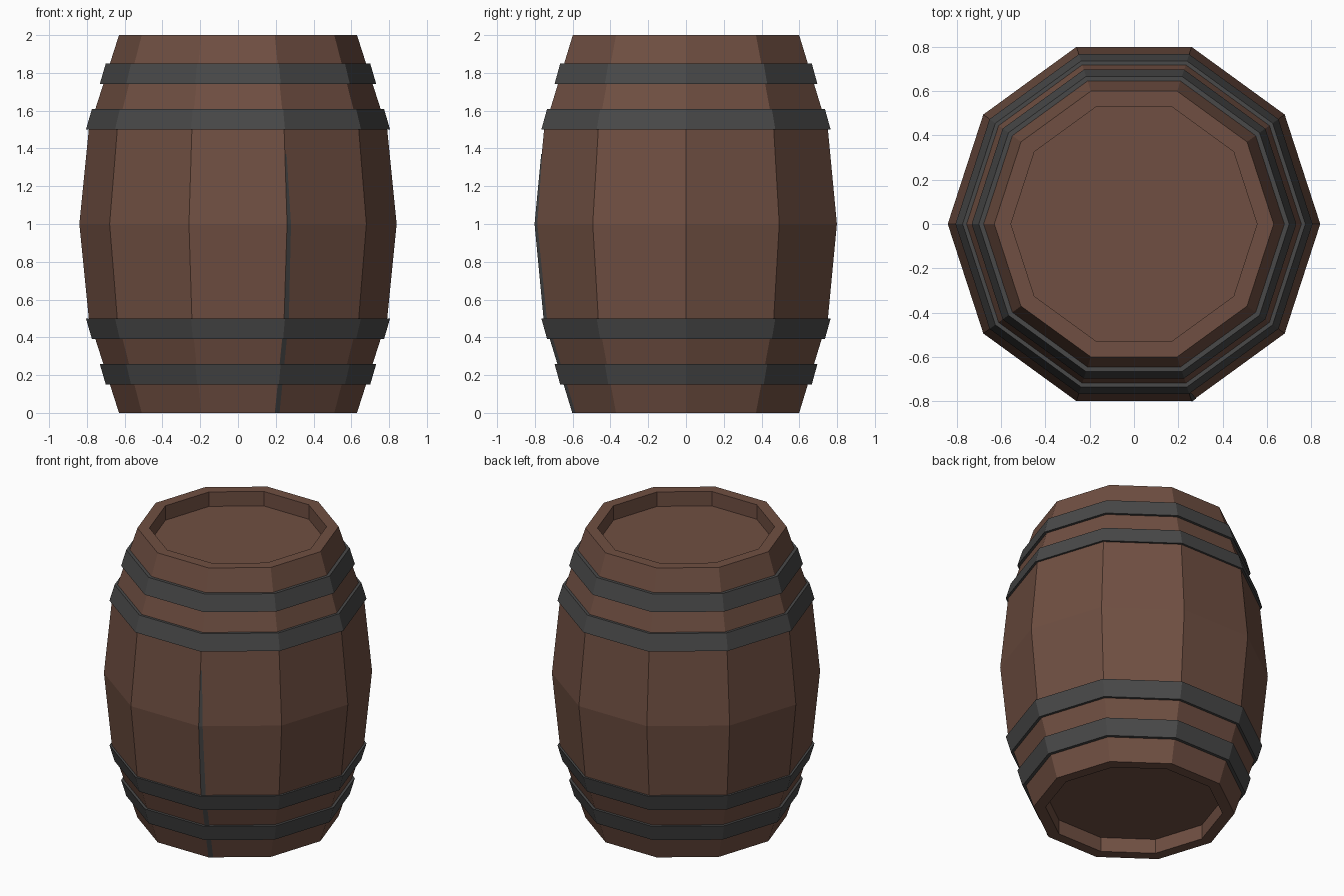
import bpy, bmesh, math

if "Cube" in bpy.data.objects:
    bpy.data.objects.remove(bpy.data.objects["Cube"])

N = 10  # sides


def material(name, rgb):
    m = bpy.data.materials.new(name)
    m.diffuse_color = (*rgb, 1)
    m.use_nodes = True
    m.node_tree.nodes["Principled BSDF"].inputs["Base Color"].default_value = m.diffuse_color
    return m


wood = material("brown wood", (0.16, 0.078, 0.054))
iron = material("dark iron", (0.066, 0.066, 0.066))


def lathe(name, profile, mat, closed=False):
    """Revolve (radius, z) points into a flat ten-sided solid."""
    bm = bmesh.new()
    rings = [[bm.verts.new((r * math.cos(math.tau * i / N),
                            r * math.sin(math.tau * i / N), z))
              for i in range(N)] for r, z in profile]
    pairs = list(zip(rings, rings[1:]))
    if closed:
        pairs.append((rings[-1], rings[0]))
    else:
        bm.faces.new(rings[0])
        bm.faces.new(rings[-1])
    for a, b in pairs:
        for i in range(N):
            j = (i + 1) % N
            bm.faces.new((a[i], a[j], b[j], b[i]))
    return finish(name, bm, mat)


def finish(name, bm, mat):
    bmesh.ops.recalc_face_normals(bm, faces=bm.faces)
    me = bpy.data.meshes.new(name)
    bm.to_mesh(me)
    bm.free()
    me.materials.append(mat)
    ob = bpy.data.objects.new(name, me)
    bpy.context.collection.objects.link(ob)
    return ob


# Barrel body with a recessed lid at both ends
half = [(0.555, 0.10), (0.555, 0.0), (0.63, 0.0), (0.79, 0.5)]
body = half + [(0.84, 1.0)] + [(r, 2 - z) for r, z in reversed(half)]
lathe("barrel_body", body, wood)

# Four sloping hoops, mirrored top to bottom
for label, z0, r0, z1, r1 in (("outer", 0.15, 0.70, 0.26, 0.732),
                              ("inner", 0.39, 0.773, 0.50, 0.805)):
    prof = [(r0, z0), (r1, z1), (r1 - 0.05, z1), (r0 - 0.05, z0)]
    lathe("lower_%s_hoop" % label, prof, iron, True)
    lathe("upper_%s_hoop" % label, [(r, 2 - z) for r, z in prof], iron, True)

# Dark seam between two front staves, a thin strip beside one edge
bm = bmesh.new()
a, b = math.radians(-72), math.radians(-36)
rows = []
for r, z, w in ((0.63, 0.0, 0.03), (0.79, 0.5, 0.03), (0.84, 1.0, 0.025), (0.803, 1.37, 0.01)):
    r += 0.003
    p = (r * math.cos(a), r * math.sin(a))
    q = (r * math.cos(b), r * math.sin(b))
    t = w / math.dist(p, q)
    rows.append((bm.verts.new((*p, z)),
                 bm.verts.new((p[0] + (q[0] - p[0]) * t, p[1] + (q[1] - p[1]) * t, z))))
for u, v in zip(rows, rows[1:]):
    bm.faces.new((u[0], u[1], v[1], v[0]))
finish("stave_seam", bm, iron)
